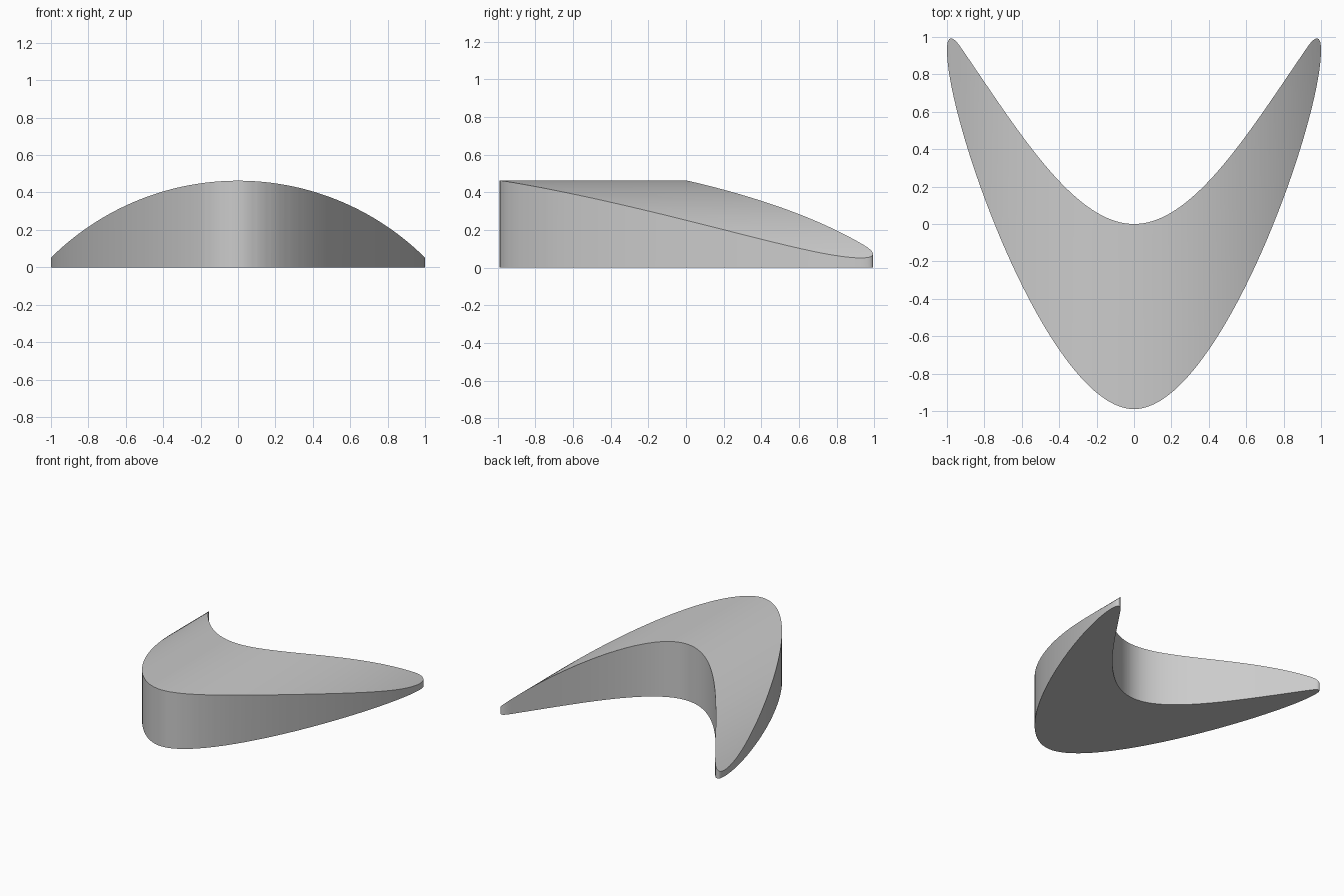
import bpy
import bmesh
from math import sqrt
from mathutils import Vector
from mathutils.geometry import interpolate_bezier

cube = bpy.data.objects.get("Cube")
if cube:
    bpy.data.objects.remove(cube)

HEIGHT = 0.463    # crest height
RADIUS = 1.42     # radius of the domed top, axis along y
CUTS = 80         # strips across the domed top


def bezier(a, b, c, d, count):
    pts = [Vector((*p, 0)) for p in (a, b, c, d)]
    return interpolate_bezier(*pts, count)[:-1]


# Half outline: outer edge, rounded tip, inner edge
half = (bezier((0, -0.99), (0.45, -0.99), (1, 0.53), (1, 0.93), 40)
        + bezier((1, 0.93), (1, 1.02), (0.965, 1.0), (0.93, 0.95), 14)
        + bezier((0.93, 0.95), (0.62, 0.5), (0.32, 0), (0, 0), 40)
        + [Vector((0, 0, 0))])
mirrored = [Vector((-p.x, p.y, 0)) for p in reversed(half[1:-1])]

# Extrude the outline into a prism
bm = bmesh.new()
base = bm.faces.new([bm.verts.new(p) for p in half + mirrored])
top = bmesh.ops.extrude_face_region(bm, geom=[base], use_keep_orig=True)
for v in top["geom"]:
    if isinstance(v, bmesh.types.BMVert):
        v.co.z = HEIGHT

# Slice the prism into strips, then bend the top into a cylinder arc
for i in range(1, CUTS):
    x = -1 + 2 * i / CUTS
    bmesh.ops.bisect_plane(bm, geom=bm.verts[:] + bm.edges[:] + bm.faces[:],
                           plane_co=(x, 0, 0), plane_no=(1, 0, 0), dist=0.0005)
for v in bm.verts:
    if v.co.z > HEIGHT / 2:
        v.co.z = HEIGHT - RADIUS + sqrt(RADIUS ** 2 - v.co.x ** 2)
bmesh.ops.recalc_face_normals(bm, faces=bm.faces[:])

mesh = bpy.data.meshes.new("crescent_wedge")
bm.to_mesh(mesh)
bm.free()
wedge = bpy.data.objects.new("crescent_wedge", mesh)
bpy.context.collection.objects.link(wedge)

# Plain grey material
grey = bpy.data.materials.new("light_grey")
grey.use_nodes = True
colour = (0.6, 0.6, 0.6, 1)
grey.diffuse_color = colour
grey.node_tree.nodes["Principled BSDF"].inputs["Base Color"].default_value = colour
mesh.materials.append(grey)

bpy.ops.object.select_all(action="DESELECT")
wedge.select_set(True)
bpy.context.view_layer.objects.active = wedge
bpy.ops.object.shade_smooth_by_angle(angle=0.52)
